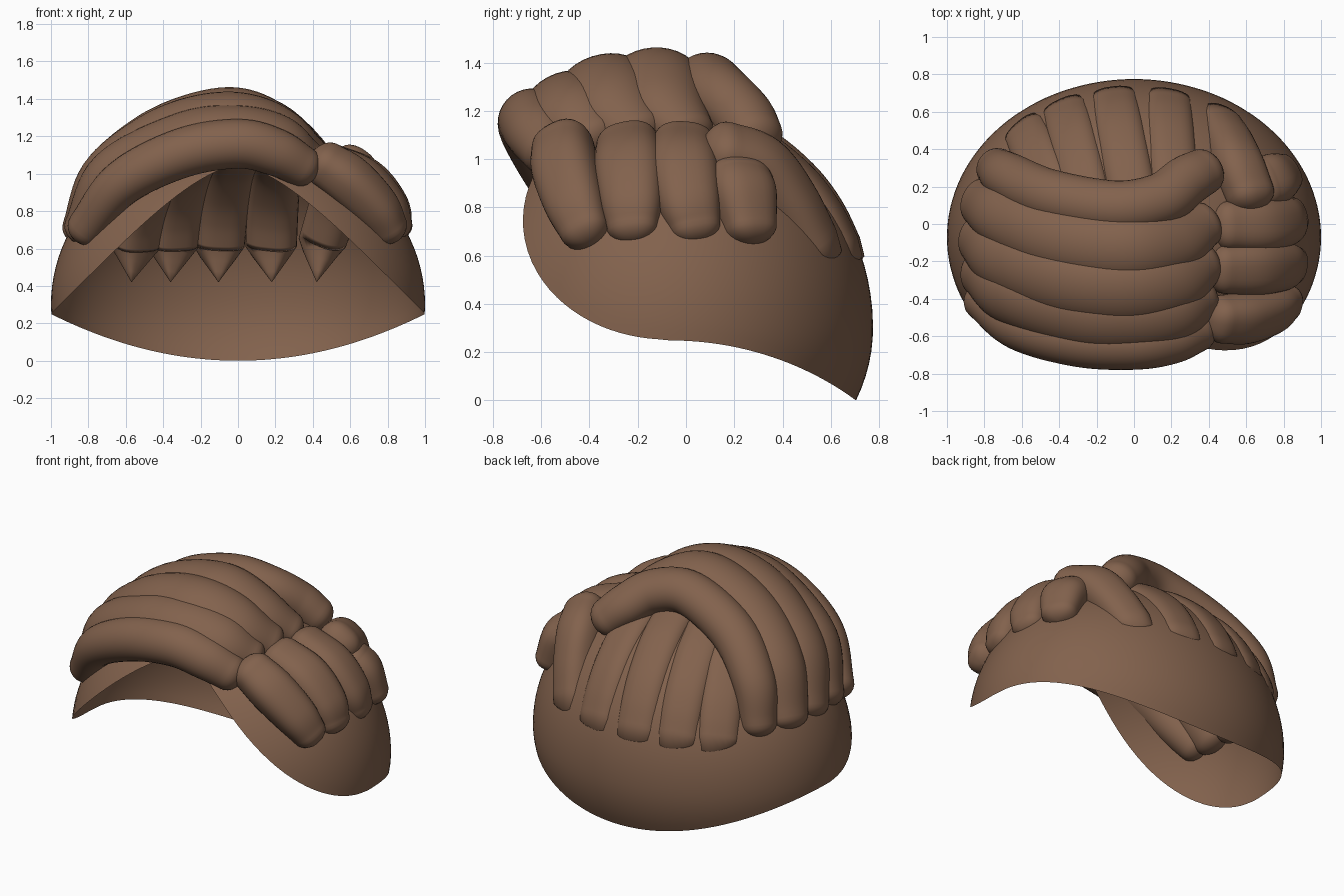
import bpy, bmesh, math
from mathutils import Vector

if "Cube" in bpy.data.objects:
    bpy.data.objects.remove(bpy.data.objects["Cube"])

brown = bpy.data.materials.new("brown hair")
brown.diffuse_color = (0.225, 0.122, 0.074, 1)
brown.use_nodes = True
brown.node_tree.nodes["Principled BSDF"].inputs["Base Color"].default_value = brown.diffuse_color

CENTRE = Vector((0, -0.07, 0.3))
RADII = Vector((1.0, 0.845, 0.9))


def finish(bm, name):
    bmesh.ops.recalc_face_normals(bm, faces=bm.faces)
    for f in bm.faces:
        f.smooth = True
    mesh = bpy.data.meshes.new(name)
    bm.to_mesh(mesh)
    bm.free()
    mesh.materials.append(brown)
    ob = bpy.data.objects.new(name, mesh)
    bpy.context.collection.objects.link(ob)
    return ob


def dome(az, el):
    rz = RADII.z if el > 0 else 0.75
    return CENTRE + Vector((RADII.x * math.cos(az) * math.cos(el),
                            RADII.y * math.sin(az) * math.cos(el),
                            rz * math.sin(el)))


def dome_normal(p):
    d = p - CENTRE
    return Vector((d.x / RADII.x ** 2, d.y / RADII.y ** 2, d.z / RADII.z ** 2)).normalized()


def rim_height(x, front):
    u = 1 - min(1, abs(x))
    if front:
        return 0.25 + 0.8 * (1.25 * u - 0.25 * u ** 4)
    return 0.25 * x * x


def rim_elevation(az):
    lo, hi = -1.2, math.pi / 2
    for _ in range(40):
        mid = (lo + hi) / 2
        p = dome(az, mid)
        if p.z < rim_height(p.x, math.sin(az) < 0):
            lo = mid
        else:
            hi = mid
    return hi


def make_cap(n=128, rows=28):
    """Open dome whose rim arches up at the face and dips at the nape."""
    bm = bmesh.new()
    top = bm.verts.new(dome(0, math.pi / 2))
    rings = []
    for r in range(rows):
        ring = []
        for i in range(n):
            az = 2 * math.pi * i / n
            e = rim_elevation(az)
            ring.append(bm.verts.new(dome(az, e + (math.pi / 2 - e) * r / rows)))
        rings.append(ring)
    for a, b in zip(rings, rings[1:]):
        for i in range(n):
            j = (i + 1) % n
            bm.faces.new((a[i], a[j], b[j], b[i]))
    for i in range(n):
        bm.faces.new((rings[-1][i], rings[-1][(i + 1) % n], top))
    return finish(bm, "scalp_cap")


def spline(pts, steps=8):
    """Catmull-Rom through points given as (x, y, z, radius)."""
    p = [Vector(q) for q in pts]
    p = [2 * p[0] - p[1]] + p + [2 * p[-1] - p[-2]]
    out = []
    for i in range(1, len(p) - 2):
        a, b, c, d = p[i - 1:i + 3]
        for s in range(steps):
            t = s / steps
            out.append(0.5 * (2 * b + (c - a) * t + (2 * a - 5 * b + 4 * c - d) * t * t
                              + (3 * b - a - 3 * c + d) * t ** 3))
    return out + [p[-2]]


def boxy(v, power):
    return math.copysign(abs(v) ** power, v)


def lock(name, pts, spike=None, wide=1.0, power=1.0, n=32):
    """Hair roll lying along the dome, with domed ends or a pointed tip at spike."""
    path = [(q.to_3d(), q.w) for q in spline(pts)]

    def domed(end, prev):
        d = (end[0] - prev[0]).normalized()
        return [(end[0] + d * end[1] * 0.85 * math.sin(a), end[1] * math.cos(a))
                for a in (math.pi / 2 * k / 6 for k in range(1, 7))]
    head = domed(path[0], path[1])[::-1]
    if spike:
        tail = [(path[-1][0].lerp(Vector(spike), t), path[-1][1] * (1 - t))
                for t in (0.25, 0.5, 0.75, 1.0)]
    else:
        tail = domed(path[-1], path[-2])
    path = head + path + tail
    bm = bmesh.new()
    rings = []
    for i, (c, r) in enumerate(path):
        t = (path[min(i + 1, len(path) - 1)][0] - path[max(i - 1, 0)][0]).normalized()
        up = dome_normal(c)
        up = (up - t * up.dot(t)).normalized()
        side = t.cross(up)
        r = max(r, 0.0005)
        ring = []
        for k in range(n):
            a = 2 * math.pi * k / n
            ring.append(bm.verts.new(c + side * r * wide * boxy(math.cos(a), power)
                                     + up * r * boxy(math.sin(a), power)))
        rings.append(ring)
    for a, b in zip(rings, rings[1:]):
        for k in range(n):
            j = (k + 1) % n
            bm.faces.new((a[k], a[j], b[j], b[k]))
    bm.faces.new(rings[0])
    bm.faces.new(rings[-1])
    return finish(bm, name)


make_cap()

# Long rolls swept over the crown, front to back, each with its width factor
sweeps = [
    (1.05, [(-.815, -.41, .71, .10), (-.62, -.55, .95, .12), (-.3, -.63, 1.11, .13),
            (0, -.645, 1.16, .13), (.2, -.62, 1.115, .125), (.34, -.57, 1.04, .11)]),
    (1.35, [(-.835, -.27, .71, .095), (-.68, -.38, 1.0, .12), (-.3, -.49, 1.18, .135),
            (-.02, -.51, 1.22, .135), (.22, -.48, 1.18, .125), (.37, -.40, 1.09, .09)]),
    (1.4, [(-.845, -.08, .71, .095), (-.73, -.18, .98, .12), (-.5, -.27, 1.16, .135),
           (-.25, -.33, 1.265, .14), (0, -.345, 1.29, .14), (.22, -.31, 1.225, .13),
           (.38, -.21, 1.12, .09)]),
    (1.35, [(-.83, .12, .71, .095), (-.72, .05, .98, .12), (-.5, -.05, 1.17, .135),
            (-.25, -.11, 1.285, .14), (0, -.13, 1.32, .14), (.22, -.09, 1.23, .13),
            (.38, .0, 1.12, .09)]),
    (1.1, [(-.74, .30, .71, .10), (-.67, .25, .95, .12), (-.45, .15, 1.17, .13),
           (-.1, .09, 1.305, .13), (.14, .13, 1.275, .13), (.28, .23, 1.18, .125),
           (.37, .28, 1.1, .115)]),
]
for i, (wide, pts) in enumerate(sweeps):
    lock(f"crown_roll_{i + 1}", pts, wide=wide)

# Short rolls falling from the parting on the right
falls = [
    [(.47, -.51, 1.05, .115), (.6, -.5, .96, .125), (.74, -.46, .82, .115), (.81, -.42, .71, .095)],
    [(.48, -.24, 1.05, .11), (.66, -.235, .965, .12), (.79, -.225, .83, .11), (.84, -.22, .72, .09)],
    [(.5, -.01, 1.05, .11), (.68, -.01, .965, .12), (.8, .01, .83, .11), (.84, .035, .72, .09)],
    [(.69, .22, .91, .11), (.75, .24, .85, .11), (.8, .265, .72, .09)],
]
for i, pts in enumerate(falls):
    lock(f"side_roll_{i + 1}", pts, wide=(1.1, 1.2, 1.2, 1.25)[i], power=0.82)


def dome_y(x, z):
    k = 1 - (x / RADII.x) ** 2 - ((z - CENTRE.z) / RADII.z) ** 2
    return CENTRE.y + RADII.y * math.sqrt(max(k, 0))


def dome_z(x, y):
    k = 1 - (x / RADII.x) ** 2 - ((y - CENTRE.y) / RADII.y) ** 2
    return CENTRE.z + RADII.z * math.sqrt(max(k, 0))


# Back rolls sunk into the dome from crown to nape, pointed on the inside
for i, (x0, x1) in enumerate([(-.42, -.6), (-.25, -.38), (0, -.11), (.23, .19)]):
    y1 = dome_y(x1, .64)
    pts = []
    for t in (0, .35, .65, .85, 1):
        x, y = x0 + (x1 - x0) * t, .12 + (y1 - .12) * t
        p = Vector((x, y, dome_z(x, y)))
        p -= dome_normal(p) * (.06 + .02 * t)
        pts.append((*p, .105))
    lock(f"back_roll_{i + 1}", pts, (x1 * .95, dome_y(x1, .42) - .2, .42),
         wide=1.3, power=0.75)

# Roll that curls over the right rear onto the side
lock("rear_corner_roll",
     [(.62, .16, 1.03, .115), (.56, .31, .97, .12), (.51, .43, .82, .115), (.45, .53, .63, .11)],
     (.42, .44, .42), wide=1.15, power=0.85)
